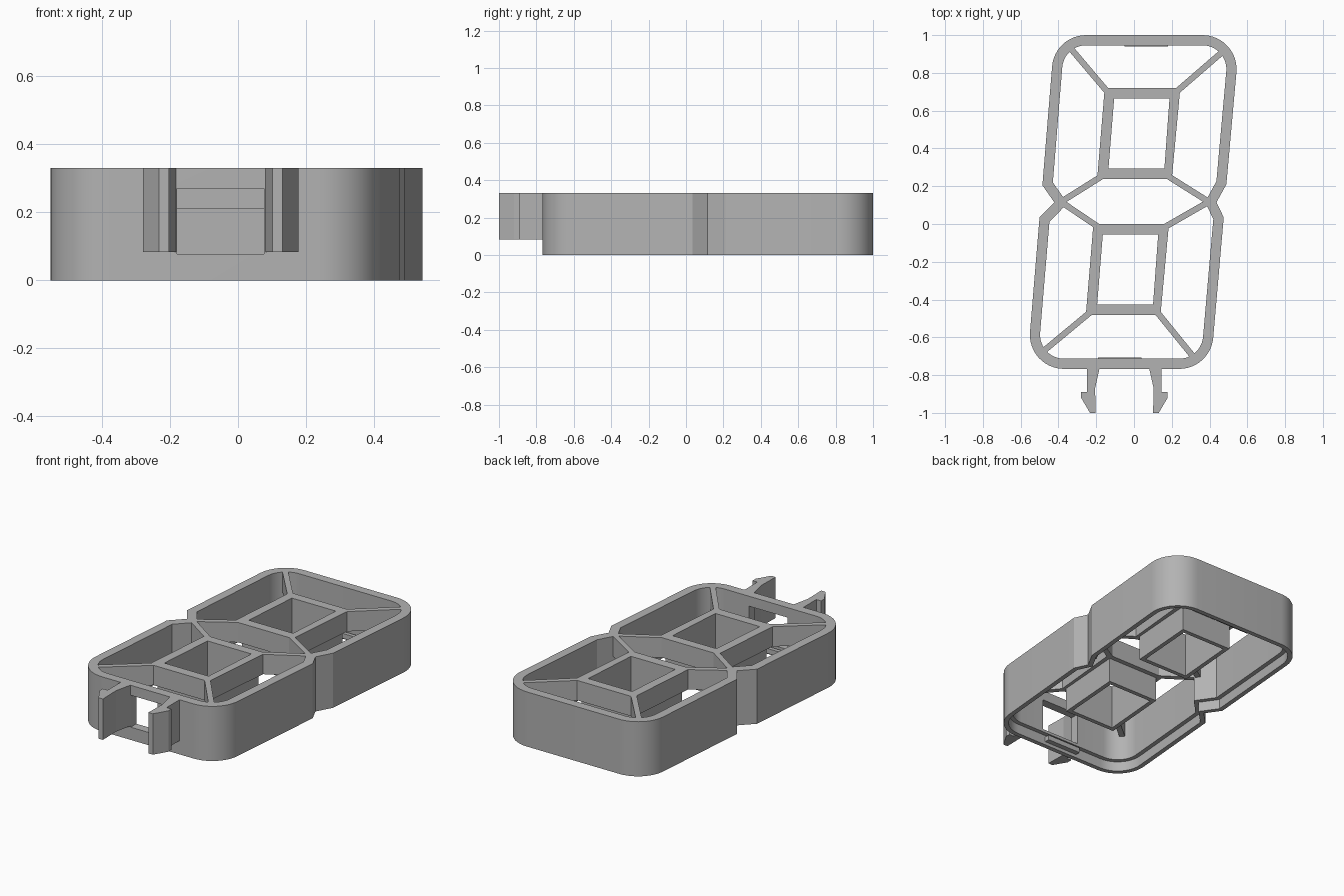
import bpy, bmesh
from math import tan
from mathutils import Vector

if "Cube" in bpy.data.objects:
    bpy.data.objects.remove(bpy.data.objects["Cube"], do_unlink=True)

TOP = 0.33
LEDGE = 0.06      # height of the stepped seat inside the rim
RIB_Z = 0.21      # underside of the ribs

grey = bpy.data.materials.new("light grey plastic")
grey.use_nodes = True
grey.diffuse_color = (0.45, 0.45, 0.45, 1)
grey.node_tree.nodes["Principled BSDF"].inputs["Base Color"].default_value = (0.45, 0.45, 0.45, 1)


def finish(name, bm):
    bmesh.ops.recalc_face_normals(bm, faces=bm.faces)
    mesh = bpy.data.meshes.new(name)
    bm.to_mesh(mesh)
    bm.free()
    mesh.materials.append(grey)
    obj = bpy.data.objects.new(name, mesh)
    bpy.context.collection.objects.link(obj)
    return obj


def prism(name, pts, z0, z1):
    bm = bmesh.new()
    face = bm.faces.new([bm.verts.new((x, y, z0)) for x, y in pts])
    ext = bmesh.ops.extrude_face_region(bm, geom=[face])
    verts = [g for g in ext["geom"] if isinstance(g, bmesh.types.BMVert)]
    bmesh.ops.translate(bm, vec=(0, 0, z1 - z0), verts=verts)
    return finish(name, bm)


def box(name, x0, x1, y0, y1, z0, z1):
    return prism(name, [(x0, y0), (x1, y0), (x1, y1), (x0, y1)], z0, z1)


def ring(name, loops):
    """Skin a closed cross-section through (outline, height) loops."""
    bm = bmesh.new()
    rows = [[bm.verts.new((p[0], p[1], z)) for p in pts] for pts, z in loops]
    n = len(rows[0])
    for k, row in enumerate(rows):
        nxt = rows[(k + 1) % len(rows)]
        for i in range(n):
            j = (i + 1) % n
            bm.faces.new((row[i], row[j], nxt[j], nxt[i]))
    return finish(name, bm)


def inset(pts, d):
    """Offset a clockwise outline inward by d with mitred corners."""
    out = []
    for i, p in enumerate(pts):
        p = Vector(p)
        a = (p - Vector(pts[i - 1])).normalized()
        b = (Vector(pts[(i + 1) % len(pts)]) - p).normalized()
        na, nb = Vector((a.y, -a.x)), Vector((b.y, -b.x))
        out.append(p + (na + nb) * d / (1 + na.dot(nb)))
    return out


def rounded(pts, corners, r, steps=12):
    out = []
    for i, p in enumerate(pts):
        p = Vector(p)
        if i not in corners:
            out.append(p)
            continue
        a = (Vector(pts[i - 1]) - p).normalized()
        b = (Vector(pts[(i + 1) % len(pts)]) - p).normalized()
        half = a.angle(b) / 2
        start = p + a * r / tan(half)
        end = p + b * r / tan(half)
        centre = p + (a + b).normalized() * (r * r + (r / tan(half)) ** 2) ** 0.5
        for k in range(steps + 1):
            d = (start - centre).normalized().slerp((end - centre).normalized(), k / steps)
            out.append(centre + d * r)
    return out


# Outer frame: slanted figure with a pinched waist and a stepped underside
outline = [(-0.42, 1), (0.56, 1), (0.489, 0.21), (0.437, 0.115), (0.475, 0.035),
           (0.405, -0.767), (-0.567, -0.767), (-0.5, 0.035), (-0.422, 0.115), (-0.485, 0.205)]


def frame_loop(d):
    return rounded(inset(outline, d), (0, 1, 5, 6), 0.18 - d)


frame = ring("outer_frame", [
    (frame_loop(0), 0), (frame_loop(0), TOP), (frame_loop(0.054), TOP),
    (frame_loop(0.054), LEDGE), (frame_loop(0.028), LEDGE), (frame_loop(0.028), 0)])

# Connector window through the front wall
cutter = box("window_cutter", -0.18, 0.077, -0.85, -0.65, 0.077, 0.27)
cutter.hide_render = True
cut = frame.modifiers.new("window", 'BOOLEAN')
cut.operation = 'DIFFERENCE'
cut.solver = 'EXACT'
cut.object = cutter
bpy.context.view_layer.objects.active = frame
frame.select_set(True)
bpy.ops.object.modifier_apply(modifier=cut.name)
bpy.data.objects.remove(cutter, do_unlink=True)
bpy.ops.object.shade_smooth_by_angle(angle=0.4)

# Two slanted tubes, thick at the top and thin below
tube_outer = [(-0.155, 0.72), (0.245, 0.72), (0.2, 0.237), (-0.195, 0.237)]
tube_inner = [(-0.105, 0.665), (0.188, 0.665), (0.161, 0.295), (-0.135, 0.295)]
for name, dx, dy in (("rear_tube", 0, 0), ("front_tube", -0.06, -0.72)):
    big = [(x + dx, y + dy) for x, y in tube_outer]
    small = [(x + dx, y + dy) for x, y in tube_inner]
    thin = inset(small, -0.026)
    ring(name, [(big, TOP), (big, RIB_Z), (thin, RIB_Z),
                (thin, LEDGE), (small, LEDGE), (small, TOP)])

# Diagonal ribs joining the tubes to the corners and the waist
ribs = {
    "rear_right_rib": ((-0.145, 0.705), (-0.34, 0.935)),
    "rear_left_rib": ((0.23, 0.705), (0.49, 0.93)),
    "waist_right_rear_rib": ((-0.175, 0.25), (-0.39, 0.115)),
    "waist_left_rear_rib": ((0.185, 0.25), (0.4, 0.115)),
    "waist_right_front_rib": ((-0.195, -0.012), (-0.39, 0.12)),
    "waist_left_front_rib": ((0.17, -0.012), (0.4, 0.12)),
    "front_right_rib": ((-0.235, -0.47), (-0.5, -0.69)),
    "front_left_rib": ((0.125, -0.47), (0.32, -0.71)),
}
for name, (a, b) in ribs.items():
    a, b = Vector(a), Vector(b)
    side = (b - a).orthogonal().normalized() * 0.016
    prism(name, [a + side, b + side, b - side, a - side], RIB_Z, TOP)

# Barbed snap clips on the front, mirrored about their own centre line
clip = [(0.132, -0.75), (0.132, -0.767), (0.155, -0.87), (0.152, -1), (0.182, -1),
        (0.229, -0.92), (0.229, -0.89), (0.197, -0.89), (0.197, -0.75)]
for name, s in (("left_clip", 1), ("right_clip", -1)):
    prism(name, [(-0.051 + s * x, y) for x, y in clip], 0.083, TOP)

# Small retaining ridges inside the rim
box("front_ridge", -0.19, 0.04, -0.745, -0.708, 0.02, 0.05)
box("rear_ridge", -0.05, 0.18, 0.941, 0.978, 0.02, 0.05)
